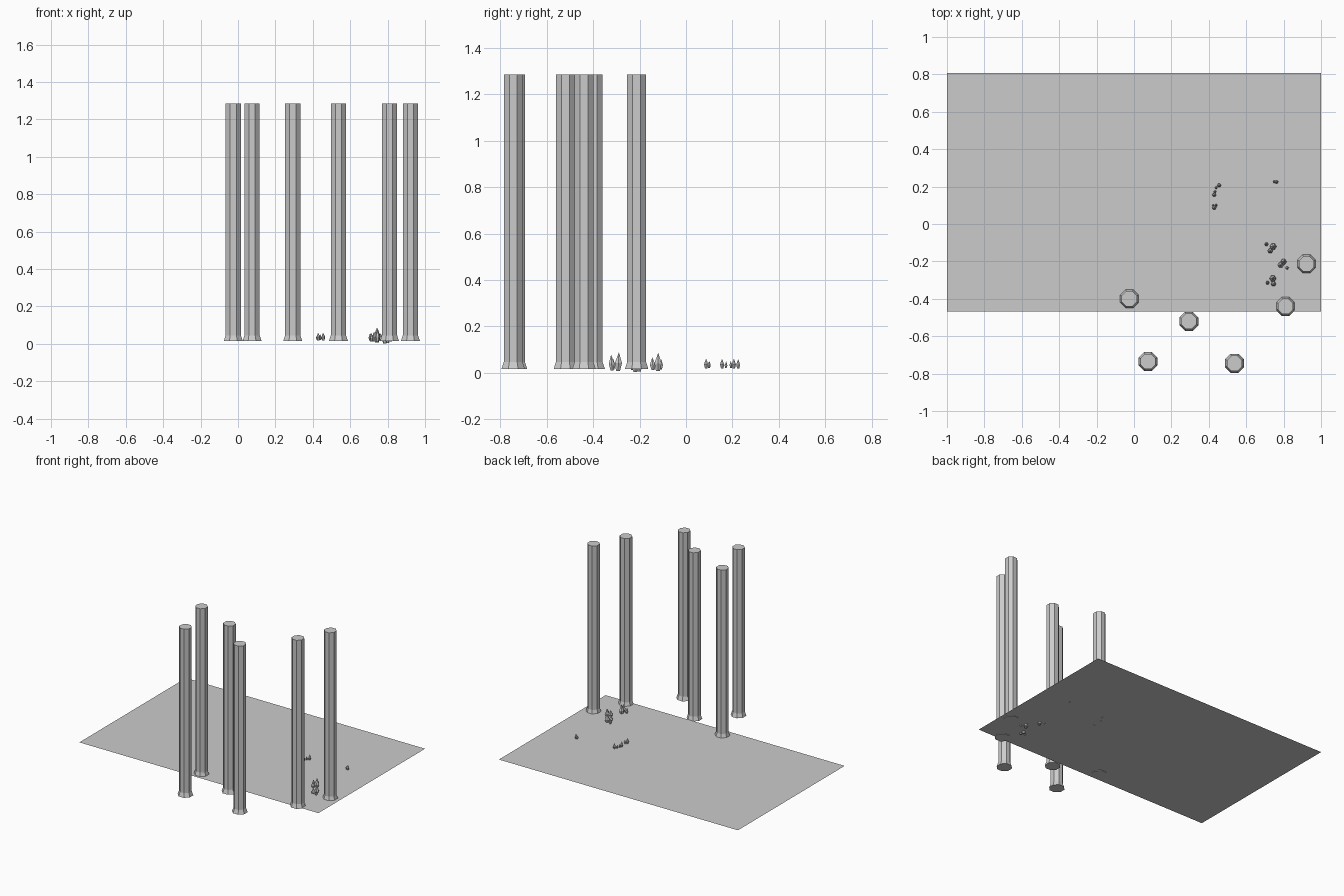
import bpy, bmesh, math
from mathutils import Vector


def lathe(name, profile, sides, loc, lean=(0, 0), phase=0.0):
    """Closed faceted solid from (radius, height) rings; radius 0 makes a point."""
    bm = bmesh.new()
    z0 = profile[0][1]
    rings = []
    for r, z in profile:
        ox, oy = lean[0] * (z - z0), lean[1] * (z - z0)
        n = 1 if r == 0 else sides
        rings.append([bm.verts.new((ox + r * math.cos(phase + 2 * math.pi * i / sides),
                                    oy + r * math.sin(phase + 2 * math.pi * i / sides), z))
                      for i in range(n)])
    for a, b in zip(rings, rings[1:]):
        for i in range(sides):
            j = (i + 1) % sides
            if len(b) == 1:
                bm.faces.new((a[i], a[j], b[0]))
            else:
                bm.faces.new((a[i], a[j], b[j], b[i]))
    for ring in (rings[0], rings[-1]):
        if len(ring) > 2:
            bm.faces.new(ring)
    bmesh.ops.recalc_face_normals(bm, faces=bm.faces)
    me = bpy.data.meshes.new(name)
    bm.to_mesh(me)
    bm.free()
    ob = bpy.data.objects.new(name, me)
    ob.location = loc
    bpy.context.collection.objects.link(ob)
    return ob


# flat floor sheet
bpy.ops.mesh.primitive_plane_add(size=1, location=(0, 0.17, 0.02))
floor = bpy.context.object
floor.name = "floor"
floor.scale = (2, 1.275, 1)

# octagonal pillars with flared feet
pillar = [(0.055, 0.015), (0.044, 0.046), (0.044, 1.285)]
spots = [(-0.025, -0.40), (0.075, -0.735), (0.293, -0.52),
         (0.537, -0.745), (0.81, -0.44), (0.922, -0.213)]
for x, y in spots:
    lathe("pillar", pillar, 8, (x, y, 0), phase=math.pi / 8)


def shard(x, y, r, bottom, top, lean=(0, 0)):
    h = top - bottom
    prof = [(r * 0.55, bottom), (r, bottom + 0.42 * h), (0, top)]
    lathe("crystal", prof, 6, (x, y, 0), lean)


def cluster(x, y, parts):
    for dx, dy, r, bottom, top in parts:
        shard(x + dx, y + dy, r, bottom, top, (dx * 4, dy * 4))


# large crystal clusters near the pillars
cluster(0.735, -0.125, [(0.008, 0.004, 0.018, 0.008, 0.085),
                        (-0.006, -0.017, 0.014, 0.012, 0.066),
                        (-0.025, 0.016, 0.010, 0.014, 0.058)])
cluster(0.793, -0.215, [(0.006, 0.012, 0.016, 0.004, 0.075),
                        (-0.008, -0.004, 0.016, 0.003, 0.060),
                        (0.024, -0.018, 0.009, 0.012, 0.050)])
cluster(0.738, -0.305, [(0.004, 0.012, 0.018, 0.008, 0.088),
                        (0.007, -0.014, 0.014, 0.010, 0.078),
                        (-0.022, -0.008, 0.010, 0.014, 0.060)])

# small crystal clusters further back
cluster(0.452, 0.203, [(0.003, 0.003, 0.011, 0.018, 0.060),
                       (-0.012, -0.009, 0.007, 0.02, 0.050)])
cluster(0.430, 0.160, [(-0.001, -0.004, 0.011, 0.018, 0.060),
                       (0.003, 0.012, 0.007, 0.02, 0.048)])
cluster(0.430, 0.090, [(-0.001, -0.003, 0.011, 0.018, 0.060),
                       (0.009, 0.010, 0.007, 0.02, 0.050),
                       (-0.006, 0.008, 0.006, 0.02, 0.048)])
cluster(0.760, 0.225, [(0.002, 0.0, 0.010, 0.018, 0.058),
                       (-0.009, 0.001, 0.007, 0.02, 0.048)])
